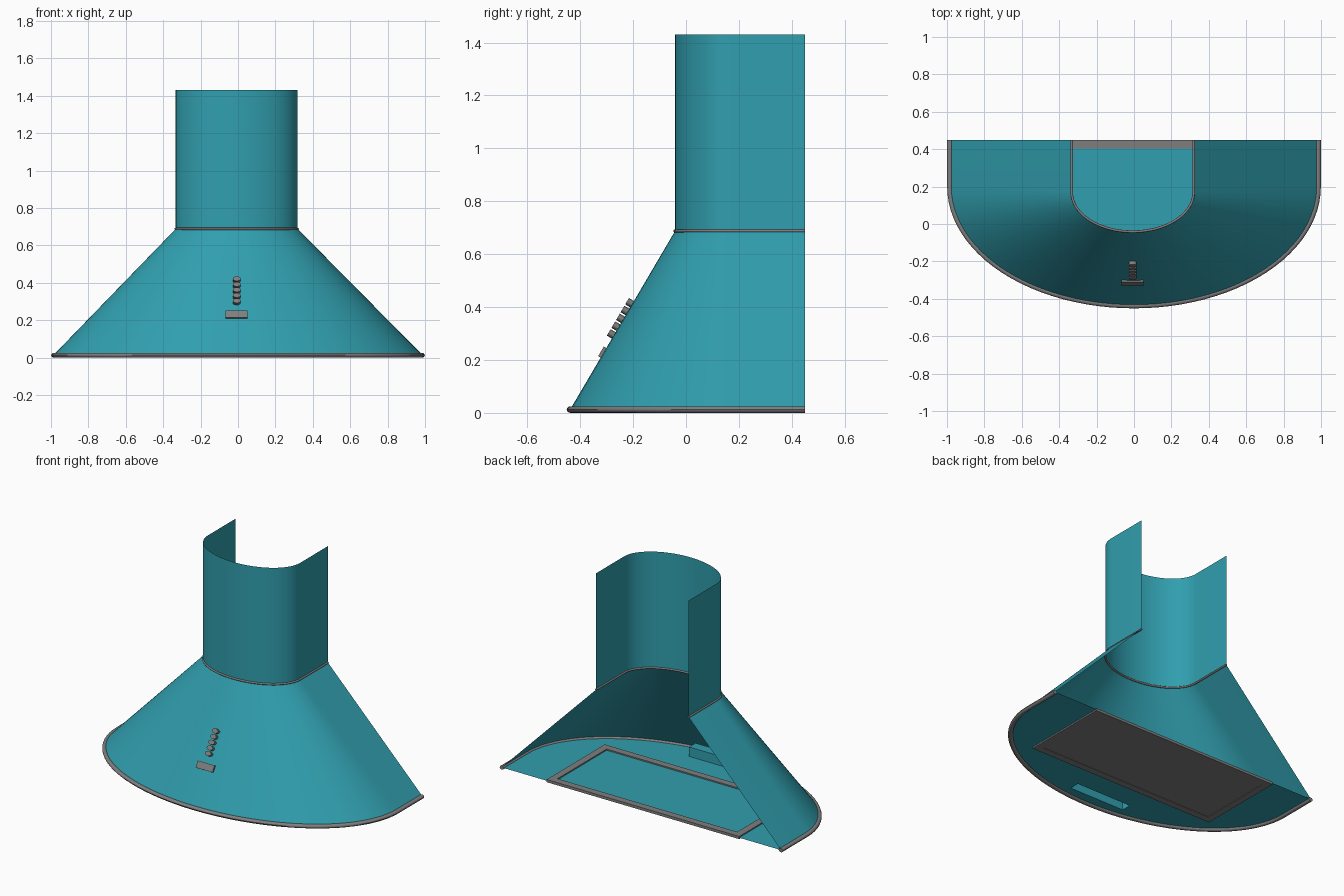
import bpy, bmesh, math
from mathutils import Matrix, Vector

if "Cube" in bpy.data.objects:
    bpy.data.objects.remove(bpy.data.objects["Cube"])

BACK = 0.45
CX = -0.007          # centre line of chimney, buttons and filter


def material(name, rgb):
    m = bpy.data.materials.new(name)
    m.diffuse_color = (*rgb, 1)
    m.use_nodes = True
    m.node_tree.nodes["Principled BSDF"].inputs["Base Color"].default_value = m.diffuse_color
    return m


TEAL = material("teal enamel", (0.030, 0.345, 0.425))
GREY = material("grey metal", (0.215, 0.210, 0.210))


def finish(name, bm, mat, smooth=True):
    bmesh.ops.recalc_face_normals(bm, faces=bm.faces)
    me = bpy.data.meshes.new(name)
    bm.to_mesh(me)
    bm.free()
    me.materials.append(mat)
    ob = bpy.data.objects.new(name, me)
    bpy.context.collection.objects.link(ob)
    if smooth:
        bpy.ops.object.select_all(action='DESELECT')
        ob.select_set(True)
        bpy.context.view_layer.objects.active = ob
        bpy.ops.object.shade_smooth_by_angle(angle=math.radians(35))
    return ob


def outline(cx, rx, y0, front, z, n=48):
    """U-shaped plan: straight sides from the wall, half-ellipse in front."""
    arc = [(cx - rx * math.cos(math.pi * i / n),
            y0 - (y0 - front) * math.sin(math.pi * i / n), z) for i in range(n + 1)]
    return [(cx - rx, BACK, z)] + arc + [(cx + rx, BACK, z)]


def loft(name, rings, mat, closed=False):
    bm = bmesh.new()
    rows = [[bm.verts.new(p) for p in r] for r in rings]
    pairs = list(zip(rows, rows[1:])) + ([(rows[-1], rows[0])] if closed else [])
    for a, b in pairs:
        for i in range(len(a) - 1):
            bm.faces.new((a[i], a[i + 1], b[i + 1], b[i]))
    if closed:  # cap the two ends at the wall
        bm.faces.new([r[0] for r in rows])
        bm.faces.new([r[-1] for r in rows])
    return finish(name, bm, mat)


def trim(name, cx, rx, y0, front, z, w, h, n=12):
    """Rounded bead swept along the U-shaped plan."""
    rings = []
    for k in range(n):
        a = 2 * math.pi * k / n
        d = w * math.cos(a)
        rings.append(outline(cx, rx + d, y0, front - d, z + h * math.sin(a)))
    loft(name, rings, GREY, closed=True)


def box(name, x0, x1, y0, y1, z0, z1, mat):
    bm = bmesh.new()
    bmesh.ops.create_cube(bm, size=1)
    for v in bm.verts:
        v.co = ((x0 + x1) / 2 + v.co.x * (x1 - x0),
                (y0 + y1) / 2 + v.co.y * (y1 - y0),
                (z0 + z1) / 2 + v.co.z * (z1 - z0))
    return finish(name, bm, mat, smooth=False)


# Chimney and canopy: thin shells, open towards the wall
base = (0, 0.984, 0.20, -0.436)
neck = (CX, 0.326, 0.17, -0.041)
loft("chimney", [outline(*neck, 0.688), outline(*neck, 1.43)], TEAL)
loft("canopy", [outline(*base, 0.016), outline(*neck, 0.688)], TEAL)

# Grey beads at the bottom edge and at the neck
trim("bottom_rim", *base, 0.0125, 0.015, 0.0125)
trim("neck_collar", *neck, 0.688, 0.007, 0.006)

# Underside panel with a recessed lamp housing
bm = bmesh.new()
pz = 0.014
lamp = [(-0.215, -0.36), (0.185, -0.36), (0.185, -0.295), (-0.215, -0.295)]


def loop(points):
    vs = [bm.verts.new(p) for p in points]
    return vs, [bm.edges.new((vs[i - 1], vs[i])) for i in range(len(vs))]


outer, outer_edges = loop(outline(*base, pz))
low, low_edges = loop([(x, y, pz) for x, y in lamp])
bmesh.ops.triangle_fill(bm, use_beauty=True, edges=outer_edges + low_edges)
high = [bm.verts.new((x, y, pz + 0.06)) for x, y in lamp]
for i in range(4):
    bm.faces.new((low[i - 1], low[i], high[i], high[i - 1]))
bm.faces.new(high)
finish("underside_panel", bm, TEAL, smooth=False)

# Grease filter: raised frame around a recessed plate under the panel
fx0, fx1, fy0, fy1, fw = -0.69, 0.668, -0.135, BACK, 0.045
bm = bmesh.new()
rings = []
for inset, z in ((0, 0.005), (0, 0.022), (fw, 0.022), (fw, 0.005)):
    rings.append([bm.verts.new((x, y, z)) for x, y in (
        (fx0 + inset, fy0 + inset), (fx1 - inset, fy0 + inset),
        (fx1 - inset, fy1 - inset), (fx0 + inset, fy1 - inset))])
for k in range(4):
    a, b = rings[k - 1], rings[k]
    for i in range(4):
        bm.faces.new((a[i - 1], a[i], b[i], b[i - 1]))
finish("filter_frame", bm, GREY, smooth=False)
box("filter_plate", fx0 + fw, fx1 - fw, fy0 + fw, fy1 - fw, 0.008, 0.0125, GREY)

# Controls on the sloping front: local z points out of the canopy
p0, p1 = Vector((CX, -0.436, 0.016)), Vector((CX, -0.041, 0.688))
up = (p1 - p0).normalized()
right = Vector((1, 0, 0))
out = right.cross(up)


def on_slope(z):
    m = Matrix((right, up, out)).transposed().to_4x4()
    m.translation = p0.lerp(p1, (z - p0.z) / (p1.z - p0.z))
    return m


for i in range(5):
    bm = bmesh.new()
    bmesh.ops.create_cone(bm, cap_ends=True, segments=24, radius1=1, radius2=1, depth=1,
                          matrix=on_slope(0.293 + 0.0295 * i)
                          @ Matrix.Translation((0, 0, 0.009))
                          @ Matrix.Diagonal((0.021, 0.014, 0.026, 1)))
    finish(f"button_{i + 1}", bm, GREY)

bm = bmesh.new()
bmesh.ops.create_cube(bm, size=1, matrix=on_slope(0.227)
                      @ Matrix.Translation((0, 0, 0.004))
                      @ Matrix.Diagonal((0.118, 0.042, 0.014, 1)))
finish("display_plate", bm, GREY, smooth=False)
